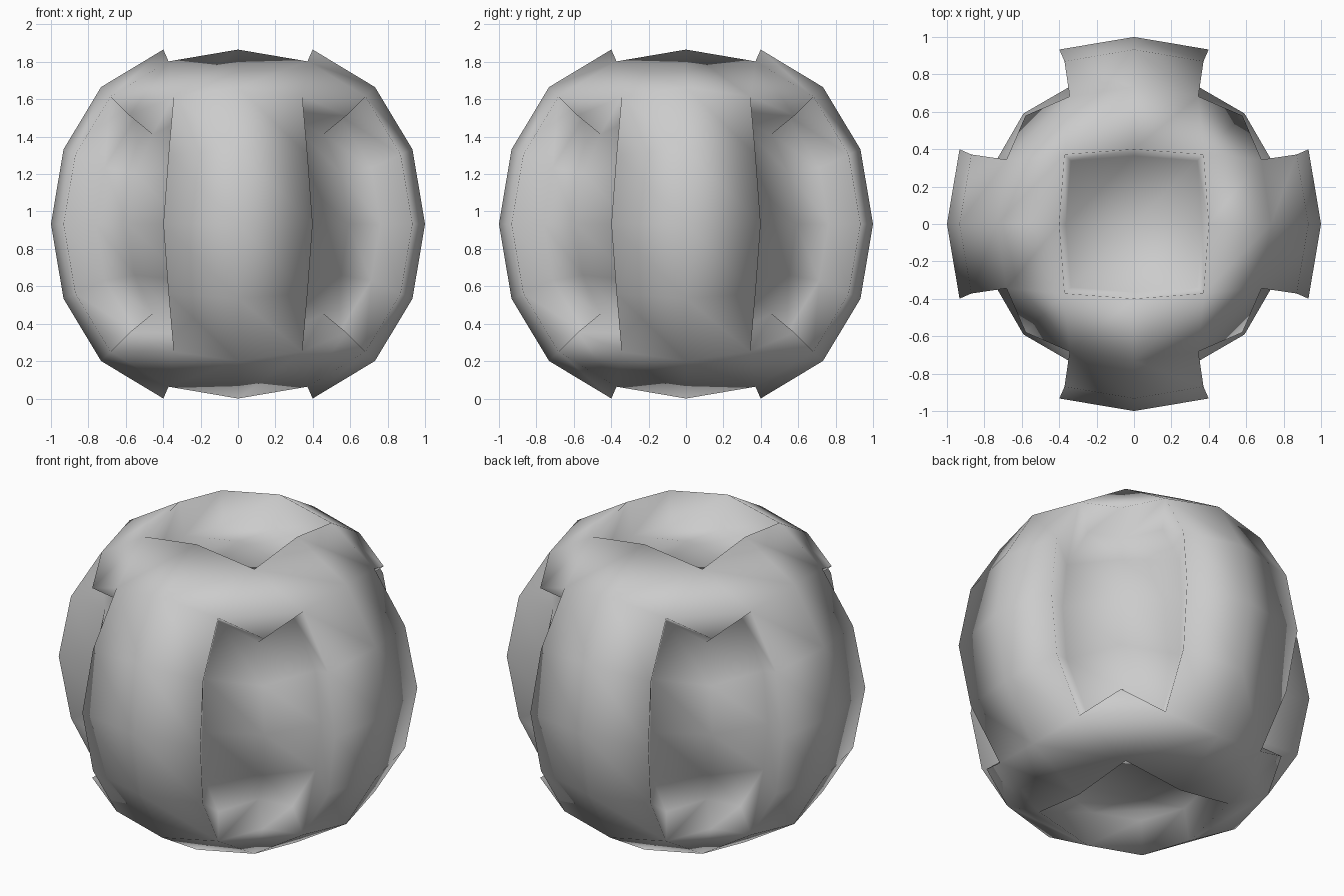
import bpy, bmesh
from mathutils import Vector

if "Cube" in bpy.data.objects:
    bpy.data.objects.remove(bpy.data.objects["Cube"])

DEPTH = 0.2

# Rounded ball: a cube subdivided twice
bm = bmesh.new()
bmesh.ops.create_cube(bm, size=2.0)
cage_mesh = bpy.data.meshes.new("ball_cage")
bm.to_mesh(cage_mesh)
bm.free()
cage = bpy.data.objects.new("ball_cage", cage_mesh)
bpy.context.collection.objects.link(cage)
sub = cage.modifiers.new("round", 'SUBSURF')
sub.levels = 2
sub.render_levels = 2
sub.use_limit_surface = False
deps = bpy.context.evaluated_depsgraph_get()
mesh = bpy.data.meshes.new_from_object(cage.evaluated_get(deps))
mesh.name = "panelled_ball"
bpy.data.objects.remove(cage)

bm = bmesh.new()
bm.from_mesh(mesh)
radius = max(v.co.x for v in bm.verts)
bmesh.ops.scale(bm, vec=(1 / radius,) * 3, verts=bm.verts)
bm.normal_update()


# Recessed panels: top and bottom squares, and the four vertical corners
def is_recess(face):
    x, y, z = (abs(c) for c in face.calc_center_median())
    return z > 0.87 or (min(x, y) > 0.4 and z < max(x, y) - 0.05)


patch = [f for f in bm.faces if is_recess(f)]
result = bmesh.ops.extrude_face_region(bm, geom=patch)
left = [f for f in patch if f.is_valid]
if left:
    bmesh.ops.delete(bm, geom=left, context='FACES')
floor = [g for g in result["geom"] if isinstance(g, bmesh.types.BMFace)]
normals = {}
for f in floor:
    f.normal_update()
    for v in f.verts:
        normals[v] = normals.get(v, Vector()) + f.normal
for v, n in normals.items():
    v.co -= n.normalized() * DEPTH

# Stand on the ground, smooth shading throughout
low = min(v.co.z for v in bm.verts)
bmesh.ops.translate(bm, vec=(0, 0, -low), verts=bm.verts)
bmesh.ops.recalc_face_normals(bm, faces=bm.faces)
for f in bm.faces:
    f.smooth = True
bm.to_mesh(mesh)
bm.free()

ball = bpy.data.objects.new("panelled_ball", mesh)
bpy.context.collection.objects.link(ball)
